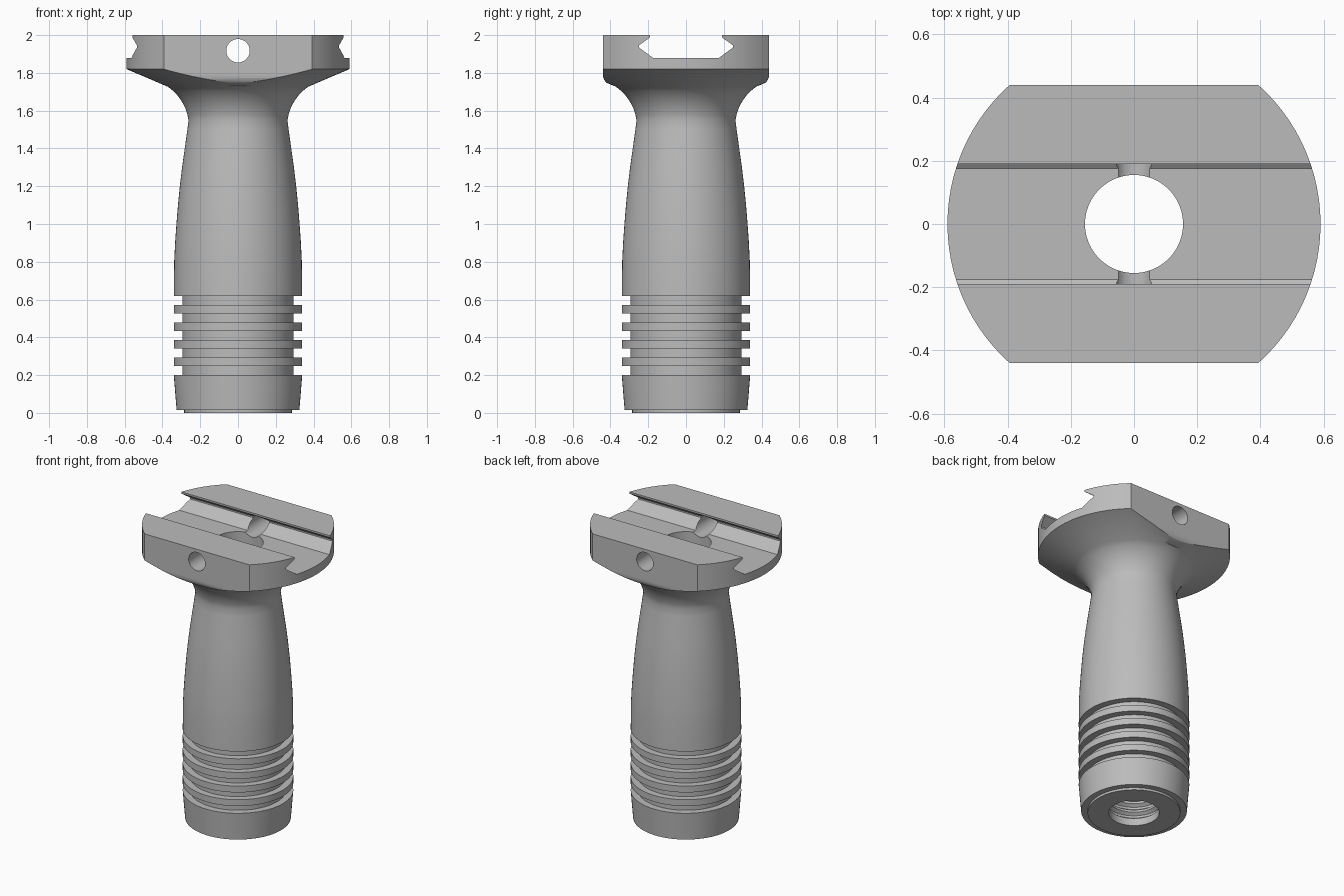
import bpy, bmesh, math
from mathutils import Matrix

cube = bpy.data.objects.get("Cube")
if cube:
    bpy.data.objects.remove(cube)

grey = bpy.data.materials.new("plain grey")
grey.use_nodes = True
colour = (0.5, 0.5, 0.5, 1)
grey.diffuse_color = colour
grey.node_tree.nodes["Principled BSDF"].inputs["Base Color"].default_value = colour


def add_object(name, bm):
    bmesh.ops.recalc_face_normals(bm, faces=bm.faces)
    mesh = bpy.data.meshes.new(name)
    bm.to_mesh(mesh)
    bm.free()
    mesh.materials.append(grey)
    obj = bpy.data.objects.new(name, mesh)
    bpy.context.collection.objects.link(obj)
    return obj


def lathe(name, profile, steps=96):
    """Spin a closed (radius, height) loop about z."""
    bm = bmesh.new()
    verts = [bm.verts.new((r, 0, z)) for r, z in profile]
    edges = [bm.edges.new((a, b)) for a, b in zip(verts, verts[1:] + verts[:1])]
    bmesh.ops.spin(bm, geom=verts + edges, cent=(0, 0, 0), axis=(0, 0, 1),
                   angle=math.tau, steps=steps, use_merge=False)
    bmesh.ops.remove_doubles(bm, verts=bm.verts, dist=0.0001)
    return add_object(name, bm)


def symmetric_prism(name, half):
    """Mirror a (y, z) half outline and extrude it along x."""
    outline = half + [(-y, z) for y, z in reversed(half)]
    bm = bmesh.new()
    face = bm.faces.new([bm.verts.new((-1, y, z)) for y, z in outline])
    new = bmesh.ops.extrude_face_region(bm, geom=[face])["geom"]
    bmesh.ops.translate(bm, vec=(2, 0, 0),
                        verts=[v for v in new if isinstance(v, bmesh.types.BMVert)])
    obj = add_object(name, bm)
    obj.hide_render = True
    return obj


# Outer profile: stepped foot, grip ribs, swelling handle, flared head
outer = [(0.285, 0), (0.285, 0.015), (0.325, 0.015), (0.34, 0.2)]
rib_r, neck_r, pitch, gap = 0.34, 0.295, 0.0925, 0.049
for i in range(5):
    z = 0.2 + i * pitch
    outer += [(neck_r, z), (neck_r, z + gap), (rib_r, z + gap)]
    if i < 4:
        outer.append((rib_r, z + pitch))
outer += [(0.338, 0.8), (0.333, 0.9), (0.326, 1.0), (0.318, 1.1), (0.308, 1.2),
          (0.296, 1.3), (0.282, 1.4), (0.268, 1.5), (0.262, 1.55), (0.268, 1.58),
          (0.28, 1.615), (0.298, 1.65), (0.32, 1.68), (0.344, 1.705), (0.37, 1.726),
          (0.59, 1.82), (0.59, 2.0)]

# Bore down the middle with thread grooves near the foot
bore_r = 0.155
bore = [(bore_r, 2.0)]
for i in reversed(range(6)):
    z = 0.05 + i * 0.06
    bore += [(bore_r, z + 0.045), (0.175, z + 0.03), (0.175, z + 0.015), (bore_r, z)]
bore.append((bore_r, 0))
grip = lathe("foregrip", outer + bore)

# Flat sides of the head with rounded lower edges
rounded = [(0.375 + 0.065 * math.cos(a), 1.79 - 0.06 * math.sin(a))
           for a in [math.radians(15 * k) for k in range(7)]]
flats = symmetric_prism("flat_side_cutter", [(0.44, 2.2)] + rounded + [(0.375, -0.2)])

# Undercut mounting channel along x
channel = symmetric_prism("channel_cutter", [(0.19, 2.2), (0.19, 1.988), (0.25, 1.945),
                                             (0.25, 1.935), (0.175, 1.88)])

# Cross bolt hole along y
bm = bmesh.new()
bmesh.ops.create_cone(bm, cap_ends=True, segments=48, radius1=0.062, radius2=0.062, depth=2,
                      matrix=Matrix.Translation((0, 0, 1.917)) @ Matrix.Rotation(math.pi / 2, 4, "X"))
bolt = add_object("bolt_hole_cutter", bm)
bolt.hide_render = True

cutters = [(flats, "INTERSECT"), (channel, "DIFFERENCE"), (bolt, "DIFFERENCE")]
for cutter, operation in cutters:
    mod = grip.modifiers.new(cutter.name, "BOOLEAN")
    mod.object, mod.operation, mod.solver = cutter, operation, "EXACT"

# Bake the cuts, drop the cutters and shade
depsgraph = bpy.context.evaluated_depsgraph_get()
baked = bpy.data.meshes.new_from_object(grip.evaluated_get(depsgraph))
grip.modifiers.clear()
grip.data = baked
for cutter, _ in cutters:
    bpy.data.objects.remove(cutter)
bpy.ops.object.select_all(action="DESELECT")
grip.select_set(True)
bpy.context.view_layer.objects.active = grip
bpy.ops.object.shade_smooth_by_angle(angle=math.radians(25))
